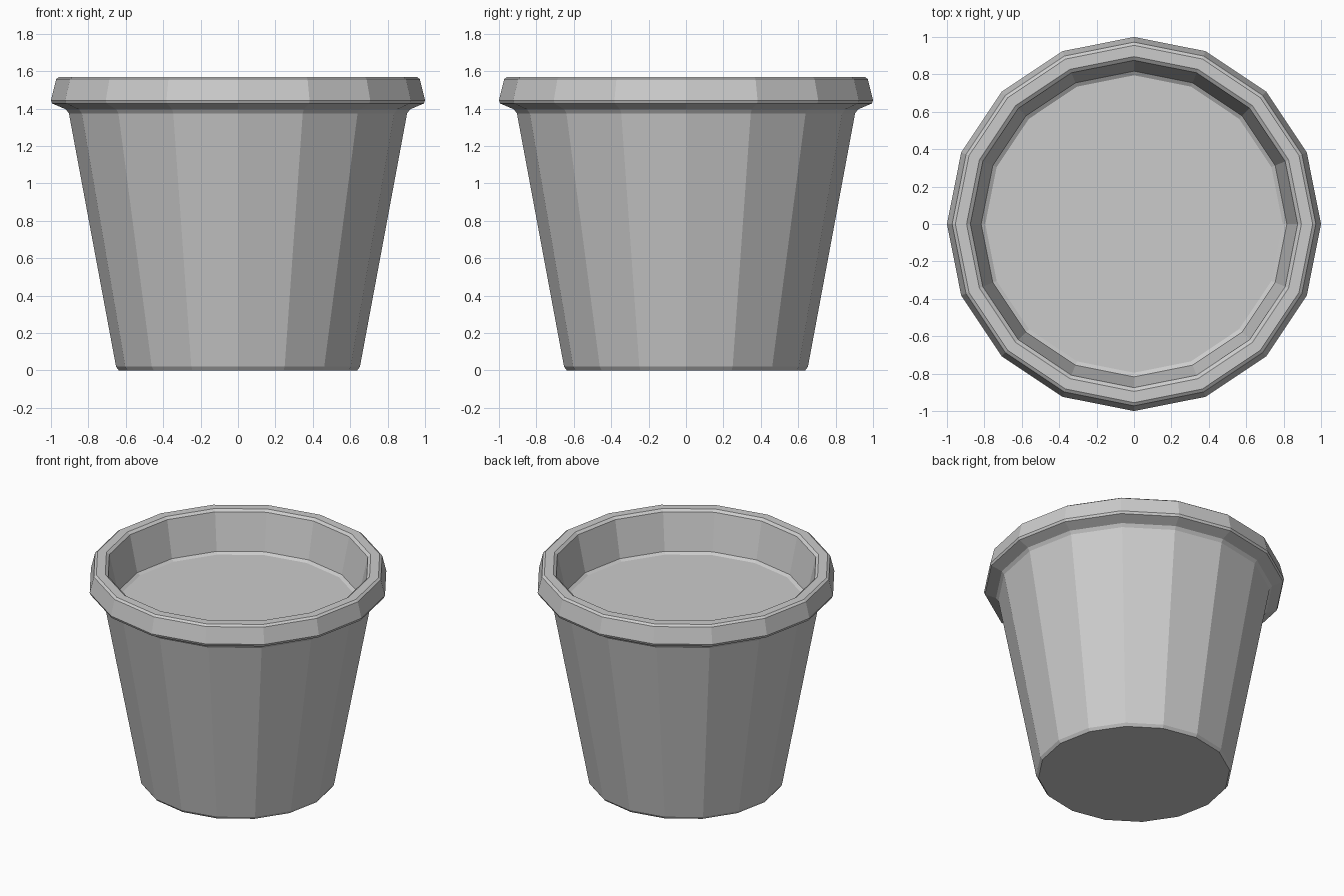
import bpy, bmesh
from math import cos, sin, tau

if "Cube" in bpy.data.objects:
    bpy.data.objects.remove(bpy.data.objects["Cube"])

SIDES = 16


def lathe(name, profile):
    """Revolve (radius, height) points into a faceted solid capped at both ends."""
    bm = bmesh.new()
    rings = [[bm.verts.new((r * cos(tau * i / SIDES), r * sin(tau * i / SIDES), z))
              for i in range(SIDES)] for r, z in profile]
    for a, b in zip(rings, rings[1:]):
        for i in range(SIDES):
            j = (i + 1) % SIDES
            bm.faces.new((a[i], a[j], b[j], b[i]))
    bm.faces.new(rings[0][::-1])
    bm.faces.new(rings[-1])
    bmesh.ops.recalc_face_normals(bm, faces=bm.faces)
    mesh = bpy.data.meshes.new(name)
    bm.to_mesh(mesh)
    bm.free()
    obj = bpy.data.objects.new(name, mesh)
    bpy.context.collection.objects.link(obj)
    return obj


# Tapered pot: bevelled base, wall, overhanging rim, inner wall and raised floor
lathe("flower_pot", [
    (0.637, 0.0), (0.652, 0.02),
    (0.904, 1.374), (0.92, 1.396),
    (0.993, 1.427), (1.0, 1.444),
    (0.972, 1.558), (0.955, 1.57),
    (0.895, 1.57), (0.875, 1.555),
    (0.817, 1.292), (0.795, 1.278),
])
